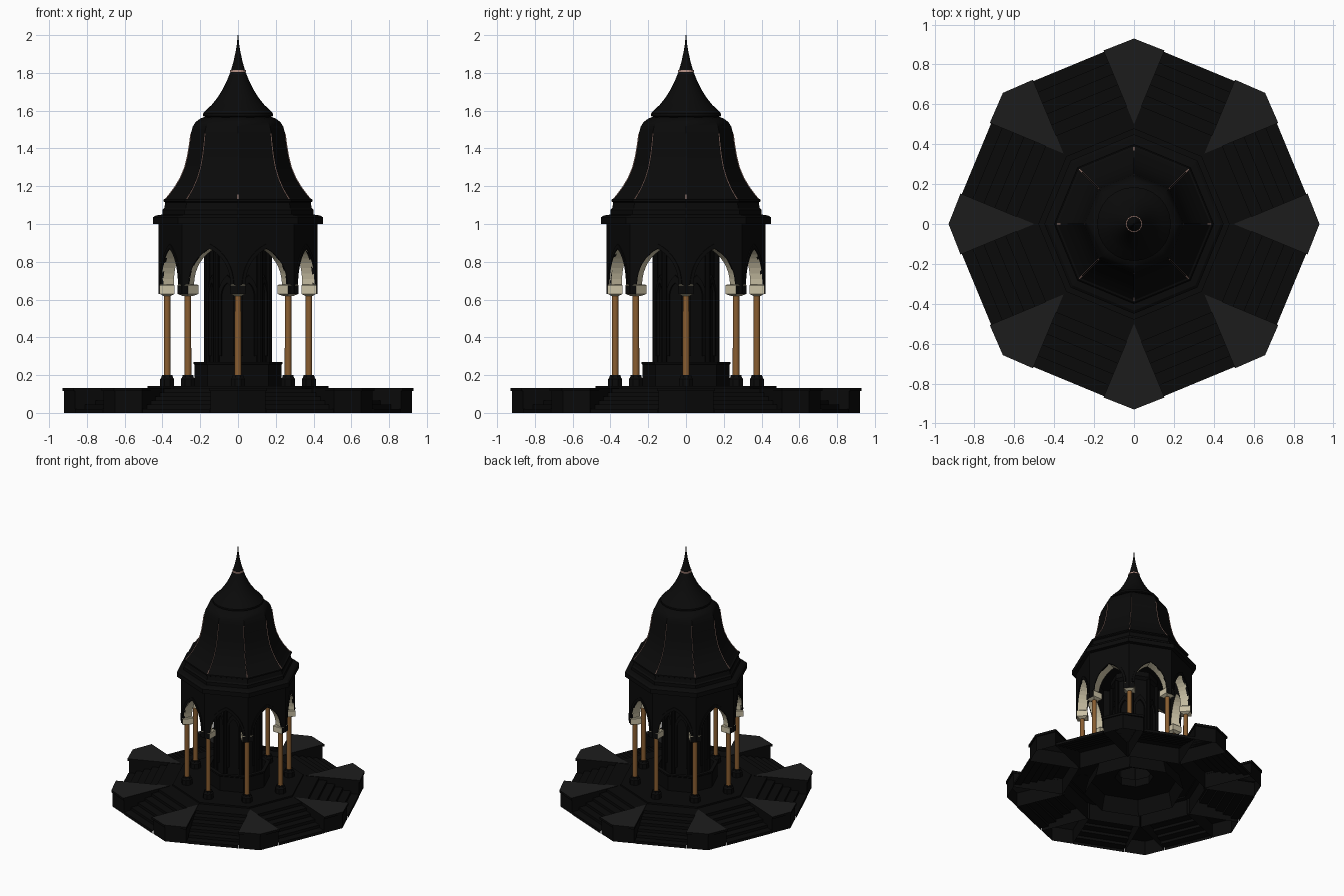
import bpy, bmesh
from math import sin, cos, pi, tan, atan2
from mathutils import Matrix, Vector

if "Cube" in bpy.data.objects:
    bpy.data.objects.remove(bpy.data.objects["Cube"])

T = tan(pi / 8)


def material(name, col):
    m = bpy.data.materials.new(name)
    m.diffuse_color = (*col, 1)
    m.use_nodes = True
    m.node_tree.nodes["Principled BSDF"].inputs["Base Color"].default_value = m.diffuse_color
    return m


DARK = material("black_stone", (0.003, 0.003, 0.003))
COPING = material("dark_coping", (0.012, 0.012, 0.012))
CREAM = material("cream_stone", (0.6, 0.54, 0.38))
BROWN = material("brown_marble", (0.25, 0.11, 0.03))
COPPER = material("rib_copper", (0.5, 0.3, 0.25))


def finish(name, bm, mats=(DARK,), smooth=False, drop=None, second=None):
    """Make the object; drop removes hidden faces, second picks faces of material 2."""
    bmesh.ops.remove_doubles(bm, verts=bm.verts, dist=1e-5)
    bmesh.ops.recalc_face_normals(bm, faces=bm.faces)
    bm.normal_update()
    if second:
        for f in bm.faces:
            f.material_index = 1 if second(f) else 0
    if drop:
        bmesh.ops.delete(bm, geom=[f for f in bm.faces if drop(f)], context='FACES')
    me = bpy.data.meshes.new(name)
    bm.to_mesh(me)
    bm.free()
    ob = bpy.data.objects.new(name, me)
    bpy.context.collection.objects.link(ob)
    for m in mats:
        me.materials.append(m)
    if smooth:
        bpy.ops.object.select_all(action='DESELECT')
        ob.select_set(True)
        bpy.context.view_layer.objects.active = ob
        bpy.ops.object.shade_smooth_by_angle(angle=0.6)
    return ob


def underside(f):
    return f.normal.z < -0.9


def lathe(bm, prof, n=8, at=(0, 0), rot=0, closed=False):
    """Revolve (radius, z) points into n sides; first corner at angle rot."""
    rings = [[bm.verts.new((at[0] + r * cos(rot + 2 * pi * i / n),
                            at[1] + r * sin(rot + 2 * pi * i / n), z))
              for i in range(n)] for r, z in prof]
    pairs = list(zip(rings, rings[1:]))
    if closed:
        pairs.append((rings[-1], rings[0]))
    else:
        bm.faces.new(rings[0])
        bm.faces.new(rings[-1])
    for a, b in pairs:
        for i in range(n):
            j = (i + 1) % n
            bm.faces.new((a[i], a[j], b[j], b[i]))


def turned(name, prof, n=8, mats=(DARK,), smooth=False, closed=False, drop=None):
    bm = bmesh.new()
    lathe(bm, prof, n, closed=closed)
    return finish(name, bm, mats, smooth, drop)


def loft(bm, a, b):
    """Solid between two matching loops of points."""
    va = [bm.verts.new(p) for p in a]
    vb = [bm.verts.new(p) for p in b]
    bm.faces.new(va)
    bm.faces.new(vb)
    for i in range(len(a)):
        j = (i + 1) % len(a)
        bm.faces.new((va[i], va[j], vb[j], vb[i]))


def around(k, half=False):
    return Matrix.Rotation(k * pi / 4 + (pi / 8 if half else 0), 3, 'Z')


# stairs on the eight sides, open below
bm = bmesh.new()
STEPS, A0, A1, H = 6, 0.855, 0.5, 0.13
prof = [(A1 - 0.02, 0), (A0, 0)]
for i in range(STEPS):
    prof += [(A0 + (A1 - A0) * (i + d) / STEPS, H * (i + 1) / STEPS) for d in (0, 1)]
prof.append((A1 - 0.02, H))
for k in range(8):
    R = around(k, True)
    loft(bm, [R @ Vector((a, -0.192, z)) for a, z in prof],
         [R @ Vector((a, 0.192, z)) for a, z in prof])
finish("stairs", bm, drop=lambda f: underside(f) or len(f.verts) > 4)

# wedge piers with coping at the eight corners, open below
bm = bmesh.new()
for k in range(8):
    R = around(k)
    for s, z0, z1 in ((0, 0, 0.115), (0.008, 0.115, 0.133)):
        plan = [(0.922 + s, 0), (0.862 + s, 0.145 + s), (0.5, 0.0), (0.862 + s, -0.145 - s)]
        loft(bm, [R @ Vector((x, y, z0)) for x, y in plan],
             [R @ Vector((x, y, z1)) for x, y in plan])
finish("corner_piers", bm, (DARK, COPING), drop=lambda f: underside(f) and f.calc_center_median().z < 0.05,
       second=lambda f: f.normal.z > 0.9)

# floor of the pavilion
turned("platform", [(0.52, 0.0), (0.52, 0.13), (0.48, 0.13), (0.48, 0.142),
                    (0.14, 0.142), (0.14, 0.12), (0.33, 0.12), (0.36, 0.0)],
       closed=True, drop=lambda f: underside(f) and f.calc_center_median().z < 0.05)

# columns with plinths and capitals
plinth, shaft, capital = bmesh.new(), bmesh.new(), bmesh.new()
for k in range(8):
    a = k * pi / 4
    p = (0.375 * cos(a), 0.375 * sin(a))
    lathe(plinth, [(0.04, 0.14), (0.04, 0.18), (0.033, 0.187), (0.03, 0.2)], 8, p, a + pi / 8)
    lathe(shaft, [(0.018, 0.2), (0.017, 0.625)], 16, p, a)
    lathe(capital, [(0.03, 0.62), (0.056, 0.63), (0.056, 0.675), (0.05, 0.68)], 4, p, a + pi / 4)


def outward(f):
    c = f.calc_center_median()
    return f.normal.dot(Vector((c.x, c.y, 0)).normalized()) > 0.8


finish("column_plinths", plinth)
finish("column_shafts", shaft, (BROWN,), True)
finish("column_capitals", capital, (CREAM, DARK), second=outward)

# eight wall panels, each with a pointed arch
AP, TH, HW, SPR, RISE = 0.388, 0.07, 0.12, 0.68, 0.19


def pointed(hw, rise, spr, n=8):
    """Right springing over the apex to left springing."""
    c = (rise * rise - hw * hw) / (2 * hw)
    r = hw + c
    top = atan2(rise, c)
    right = [(r * cos(top * i / n) - c, spr + r * sin(top * i / n)) for i in range(n + 1)]
    return right + [(-u, z) for u, z in right[-2::-1]]


bm = bmesh.new()
trim = bmesh.new()
arch = pointed(HW, RISE, SPR)
wide = pointed(HW + 0.018, RISE + 0.025, SPR)
W = AP * T
wall = [(-W, 0.63), (-W, 1.0), (W, 1.0), (W, 0.63), (HW, 0.63)] + arch[:]
wall.append((-HW, 0.63))
for k in range(8):
    R = around(k, True)
    inner = [(u * (AP - TH) / AP if abs(u) == W else u, z) for u, z in wall]
    loft(bm, [R @ Vector((AP, u, z)) for u, z in wall],
         [R @ Vector((AP - TH, u, z)) for u, z in inner])
    for i in range(len(arch) - 1):
        q = [arch[i], arch[i + 1], wide[i + 1], wide[i]]
        loft(trim, [R @ Vector((AP - 0.01, u, z)) for u, z in q],
             [R @ Vector((AP + 0.006, u, z)) for u, z in q])
finish("arched_walls", bm, (CREAM, DARK), second=lambda f: len(f.verts) > 4)
finish("arch_mouldings", trim)

# central water tank, niches, corner shafts and basin
turned("tank_body", [(0.15, 0.13), (0.15, 0.86), (0.17, 0.88), (0.17, 0.92), (0.13, 0.94)],
       drop=lambda f: underside(f) and f.calc_center_median().z < 0.2)
bm = bmesh.new()
shafts = bmesh.new()
niche = [(0.034, 0.3)] + pointed(0.034, 0.07, 0.62, 5) + [(-0.034, 0.3)]
frame = [(0.052, 0.3)] + pointed(0.052, 0.11, 0.62, 5) + [(-0.052, 0.3)]
for k in range(8):
    R = around(k, True)
    for i in range(len(niche) - 1):
        q = [niche[i], niche[i + 1], frame[i + 1], frame[i]]
        loft(bm, [R @ Vector((0.13, u, z)) for u, z in q],
             [R @ Vector((0.152, u, z)) for u, z in q])
    lathe(shafts, [(0.016, 0.14), (0.016, 0.86)], 10,
          (0.163 * cos(k * pi / 4), 0.163 * sin(k * pi / 4)))
finish("tank_niche_frames", bm)
finish("tank_corner_shafts", shafts, smooth=True)
turned("water_basin", [(0.23, 0.14), (0.23, 0.255), (0.235, 0.26), (0.235, 0.27), (0.205, 0.27),
                       (0.205, 0.18), (0.14, 0.18), (0.14, 0.14)], closed=True)

# cornice, ceiling and drum
turned("cornice", [(0.30, 1.0), (0.45, 1.0), (0.45, 1.035), (0.435, 1.045), (0.40, 1.05),
                   (0.40, 1.075), (0.39, 1.085), (0.385, 1.115), (0.395, 1.12),
                   (0.395, 1.13), (0.38, 1.135)])

# bell-shaped eight-sided dome and its ribs
dome = [(0.386, 1.13), (0.365, 1.155), (0.335, 1.195), (0.305, 1.245), (0.282, 1.3), (0.267, 1.36),
        (0.257, 1.42), (0.249, 1.48), (0.24, 1.515), (0.224, 1.54), (0.2, 1.558), (0.17, 1.57)]
turned("bell_dome", dome, smooth=True)
bm = bmesh.new()
section = ((-0.01, -0.007), (0.003, -0.002), (0.003, 0.002), (-0.01, 0.007))
for k in range(8):
    R = around(k)
    for (r0, z0), (r1, z1) in zip(dome[:8], dome[1:8]):
        loft(bm, [R @ Vector((r0 + d, y, z0)) for d, y in section],
             [R @ Vector((r1 + d, y, z1)) for d, y in section])
finish("dome_ribs", bm, (COPPER, DARK), second=outward)

# flared spire and finial
turned("spire", [(0.17, 1.565), (0.185, 1.572), (0.185, 1.585), (0.172, 1.6), (0.14, 1.63), (0.108, 1.67),
                 (0.08, 1.715), (0.058, 1.76), (0.038, 1.81), (0.024, 1.86), (0.013, 1.91),
                 (0.006, 1.95), (0.002, 2.0)], 24, smooth=True)
turned("spire_collar", [(0.036, 1.803), (0.042, 1.806), (0.042, 1.814), (0.034, 1.817)], 16, (COPPER,))
